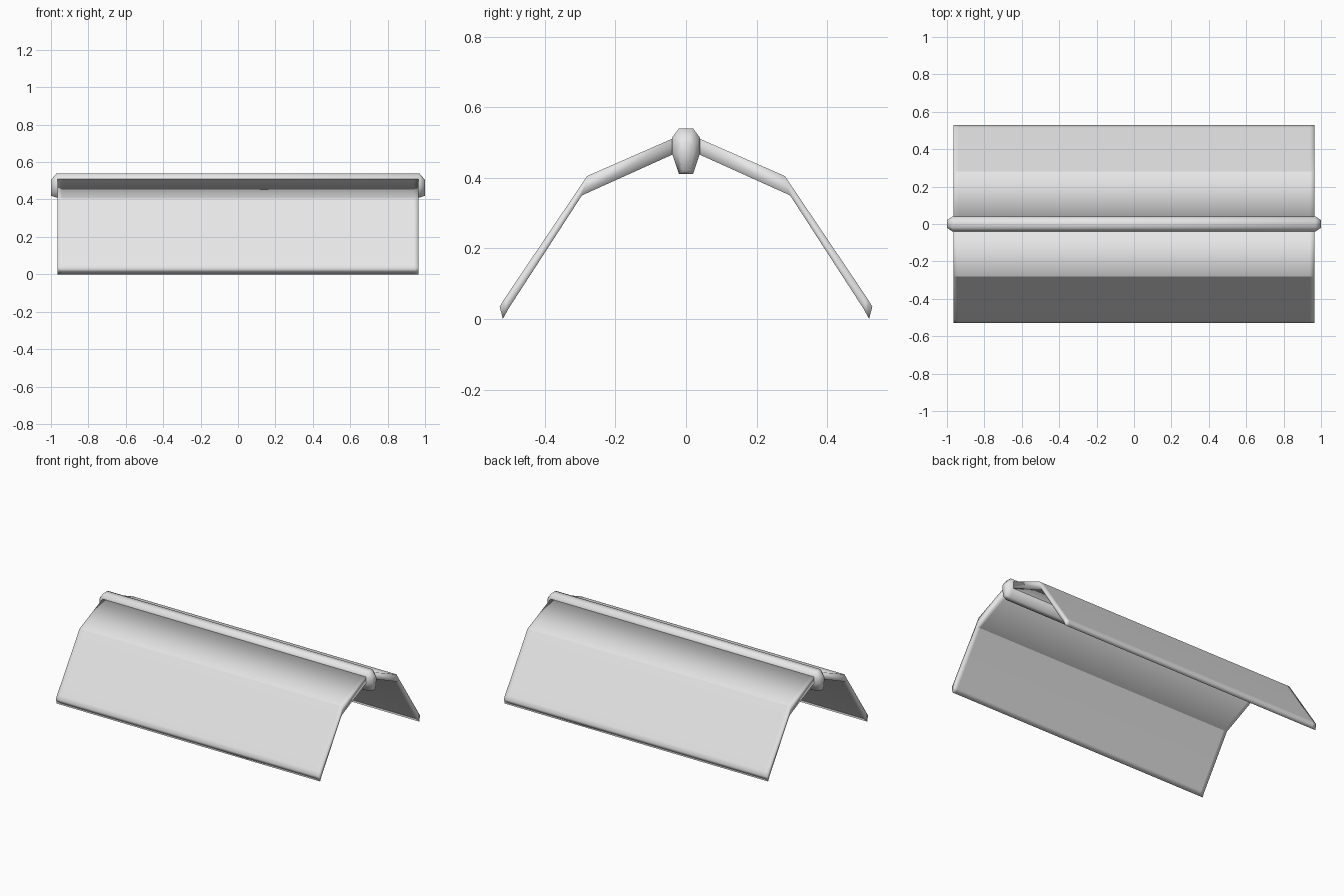
import bpy, bmesh

cube = bpy.data.objects.get("Cube")
if cube:
    bpy.data.objects.remove(cube, do_unlink=True)

grey = bpy.data.materials.new("light_grey")
grey.use_nodes = True
colour = (0.8, 0.8, 0.8, 1)
grey.diffuse_color = colour
grey.node_tree.nodes["Principled BSDF"].inputs["Base Color"].default_value = colour


def loft(bm, rings):
    """Join matching closed rings of points with quads, return vertex rings."""
    rows = [[bm.verts.new(p) for p in ring] for ring in rings]
    for a, b in zip(rows, rows[1:]):
        n = len(a)
        for i in range(n):
            bm.faces.new((a[i], a[(i + 1) % n], b[(i + 1) % n], b[i]))
    return rows


def finish(bm, name):
    bmesh.ops.recalc_face_normals(bm, faces=bm.faces[:])
    for face in bm.faces:
        face.smooth = True
    mesh = bpy.data.meshes.new(name)
    bm.to_mesh(mesh)
    bm.free()
    mesh.materials.append(grey)
    obj = bpy.data.objects.new(name, mesh)
    bpy.context.collection.objects.link(obj)


# Folded roof slopes: (y, z) along the outer skin, then the inner skin
outer = [(0.02, 0.519), (0.28, 0.405), (0.514, 0.058), (0.528, 0.035)]
inner = [(0.02, 0.474), (0.295, 0.35), (0.503, 0.029), (0.519, 0.0)]
half_length, rim = 0.965, 0.025


def roof_slope(name, side):
    bm = bmesh.new()
    section = outer + inner[::-1]
    stations = (-half_length, rim - half_length, half_length - rim, half_length)
    rows = loft(bm, [[(x, side * y, z) for y, z in section] for x in stations])
    # End caps as strips between the two skins
    last = len(section) - 1
    for row in (rows[0], rows[-1]):
        for i in range(len(outer) - 1):
            bm.faces.new((row[i], row[i + 1], row[last - i - 1], row[last - i]))
    # Crisp fold on both skins
    for a, b in zip(rows, rows[1:]):
        for i in (1, last - 1):
            bm.edges.get((a[i], b[i])).smooth = False
    finish(bm, name)


roof_slope("front_roof_slope", -1)
roof_slope("back_roof_slope", 1)

# Ridge beam with tapered ends
beam = [(0.02, 0.54), (0.04, 0.513), (0.04, 0.47), (0.02, 0.41)]
tip = [(0.012, 0.505), (0.02, 0.495), (0.02, 0.47), (0.012, 0.42)]


def ring(x, half):
    return [(x, y, z) for y, z in half] + [(x, -y, z) for y, z in half[::-1]]


bm = bmesh.new()
rows = loft(bm, [ring(-1, tip), ring(-0.97, beam), ring(0.97, beam), ring(1, tip)])
for row in (rows[0], rows[-1]):
    bm.faces.new(row)
finish(bm, "ridge_beam")
